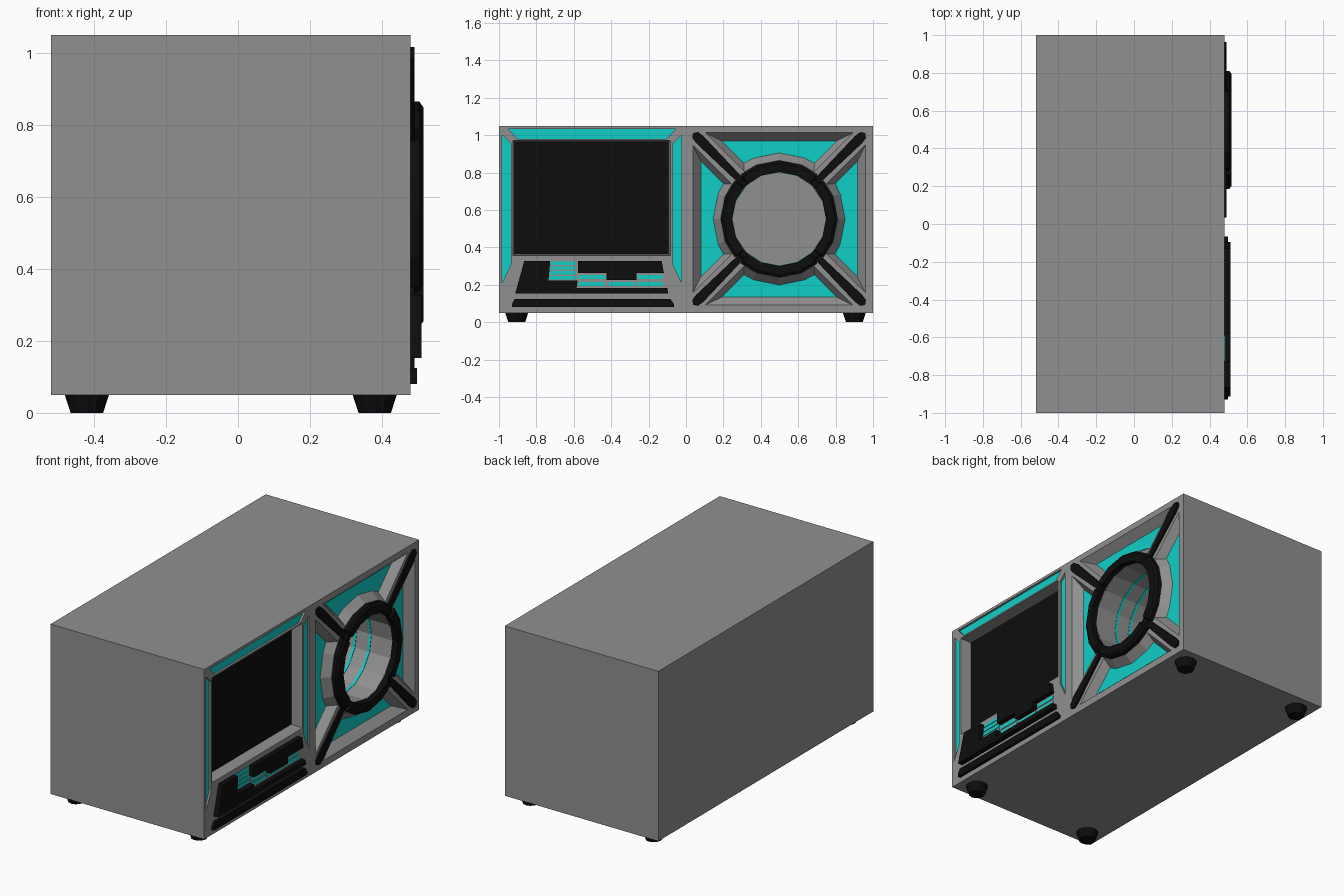
import bpy, bmesh, math

if "Cube" in bpy.data.objects:
    bpy.data.objects.remove(bpy.data.objects["Cube"])

FACE = 0.48                 # x of the detailed face
CY, CZ = 0.498, 0.552       # centre of the round port


def material(name, rgb):
    m = bpy.data.materials.new(name)
    m.diffuse_color = (*rgb, 1)
    m.use_nodes = True
    m.node_tree.nodes["Principled BSDF"].inputs["Base Color"].default_value = m.diffuse_color
    return m


GREY = material("casing_grey", (0.28, 0.28, 0.28))
CYAN = material("accent_cyan", (0.005, 0.62, 0.57))
BLACK = material("trim_black", (0.004, 0.004, 0.004))


def finish(name, bm, mat):
    bmesh.ops.recalc_face_normals(bm, faces=bm.faces)
    me = bpy.data.meshes.new(name)
    bm.to_mesh(me)
    bm.free()
    me.materials.append(mat)
    ob = bpy.data.objects.new(name, me)
    bpy.context.collection.objects.link(ob)
    return ob


def loft(name, sections, mat):
    """Solid through (x, [(y, z), ...]) sections, capped at both ends."""
    bm = bmesh.new()
    rings = [[bm.verts.new((x, y, z)) for y, z in pts] for x, pts in sections]
    n = len(rings[0])
    for a, b in zip(rings, rings[1:]):
        for i in range(n):
            j = (i + 1) % n
            bm.faces.new((a[i], a[j], b[j], b[i]))
    bm.faces.new(rings[0])
    bm.faces.new(rings[-1])
    return finish(name, bm, mat)


def plate(name, pts, x0, x1, mat):
    return loft(name, [(x0, pts), (x1, pts)], mat)


def lathe(name, profiles, angles, mat):
    """Closed ring about the port axis; one (radius, x) profile per angle."""
    bm = bmesh.new()
    loops = [[bm.verts.new((x, CY + r * math.cos(a), CZ + r * math.sin(a))) for r, x in p]
             for p, a in zip(profiles, angles)]
    n = len(loops[0])
    for k, a in enumerate(loops):
        b = loops[(k + 1) % len(loops)]
        for i in range(n):
            j = (i + 1) % n
            bm.faces.new((a[i], a[j], b[j], b[i]))
    return finish(name, bm, mat)


def rect(y0, y1, z0, z1):
    return [(y0, z0), (y1, z0), (y1, z1), (y0, z1)]


def circle(r, n=16):
    return [(CY + r * math.cos(2 * math.pi * i / n), CZ + r * math.sin(2 * math.pi * i / n))
            for i in range(n)]


def spin(pts, a):
    c, s = math.cos(a), math.sin(a)
    return [(CY + u * c - v * s, CZ + u * s + v * c) for u, v in pts]


# Casing
bm = bmesh.new()
bmesh.ops.create_cube(bm, size=1)
for v in bm.verts:
    v.co = (v.co.x - 0.02, v.co.y * 2, v.co.z + 0.55)
casing = finish("casing", bm, GREY)


def carve(top, floor, depth):
    """Cut a recess that slopes from the top outline to the floor outline."""
    cutter = loft("cutter", [(FACE + 0.05, top), (FACE, top), (FACE - depth, floor)], GREY)
    cutter.hide_render = True
    mod = casing.modifiers.new("recess", 'BOOLEAN')
    mod.operation, mod.solver, mod.object = 'DIFFERENCE', 'EXACT', cutter
    bpy.context.view_layer.objects.active = casing
    bpy.ops.object.modifier_apply(modifier=mod.name)
    bpy.data.objects.remove(cutter)


def recess(name, top, floor, depth, mat):
    carve(top, floor, depth)
    plate(name, floor, FACE - depth - 0.003, FACE - depth + 0.003, mat)


# Screen and the accent strips around it
recess("screen", rect(-0.926, -0.084, 0.356, 0.972), rect(-0.917, -0.093, 0.364, 0.964), 0.07, BLACK)
top_strip = [(-0.95, 1.034), (-0.055, 1.034), (-0.104, 0.98), (-0.901, 0.98)]
side_strip = [(-0.983, 1.0), (-0.936, 0.955), (-0.936, 0.31), (-0.983, 0.21)]
recess("top_strip", top_strip, top_strip, 0.015, CYAN)
recess("left_strip", side_strip, side_strip, 0.015, CYAN)
mirrored = [(-1.006 - y, z) for y, z in side_strip]
recess("right_strip", mirrored, mirrored, 0.015, CYAN)


def sector(h, gap, r):
    """Trapezoid with an arc bitten out of its inner side, pointing along +u."""
    t = math.pi / 4 - math.asin(gap / math.sqrt(2) / r)
    arc = [(r * math.cos(a), r * math.sin(a)) for a in (t, math.pi / 8, 0, -math.pi / 8, -t)]
    return [(h, -(h - gap)), (h, h - gap)] + arc


# Four sloped recesses around the port
for k in range(4):
    a = k * math.pi / 2
    recess("port_panel", spin(sector(0.461, 0.066, 0.314), a),
           spin(sector(0.418, 0.11, 0.353), a), 0.05, CYAN)

# Deep round port with glowing bands
carve(circle(0.252), circle(0.252), 0.4)
sixteenth = [i * math.pi / 8 for i in range(16)]
for x in (0.33, 0.235):
    band = [(0.256, x), (0.256, x + 0.016), (0.2495, x + 0.016), (0.2495, x)]
    lathe("port_band", [band] * 16, sixteenth, CYAN)

# Black rim, notched on the diagonals
angles, profiles = [], []
full = [(0.313, 0.47), (0.313, 0.504), (0.298, 0.515), (0.252, 0.515), (0.252, 0.47)]
notch = [(0.292, 0.47), (0.292, 0.495), (0.285, 0.505), (0.252, 0.505), (0.252, 0.47)]
for q in range(4):
    for deg, p in ((0, full), (22.5, full), (40.5, full), (42, notch),
                   (48, notch), (49.5, full), (67.5, full)):
        angles.append(math.radians(deg + 90 * q))
        profiles.append(p)
lathe("port_rim", profiles, angles, BLACK)

# Diagonal spokes
spoke = [(0.285, -0.018), (0.60, -0.027), (0.635, -0.022), (0.65, 0),
         (0.635, 0.022), (0.60, 0.027), (0.285, 0.018)]
for k in range(4):
    plate("spoke", spin(spoke, math.pi / 4 + k * math.pi / 2), FACE - 0.01, 0.491, BLACK)

# Control panel blocks
plate("control_base", [(-0.865, 0.327), (-0.726, 0.327), (-0.735, 0.222), (-0.58, 0.222),
                       (-0.585, 0.182), (-0.10, 0.182), (-0.095, 0.153), (-0.913, 0.153)],
      FACE - 0.01, 0.51, BLACK)
plate("control_top", [(-0.578, 0.327), (-0.13, 0.327), (-0.118, 0.262), (-0.265, 0.262),
                      (-0.265, 0.225), (-0.425, 0.225), (-0.425, 0.262), (-0.578, 0.262)],
      FACE - 0.01, 0.51, BLACK)
plate("lower_bar", [(-0.915, 0.125), (-0.085, 0.125), (-0.065, 0.098), (-0.065, 0.08),
                    (-0.93, 0.08), (-0.93, 0.098)], FACE - 0.01, 0.497, BLACK)

# Accent keys
keys = [(-0.722 - 0.004 * i, -0.59, 0.307 - 0.026 * i) for i in range(4)]
keys += [(-0.575, -0.43, 0.23), (-0.26, -0.125, 0.23)]
keys += [(y, y + 0.14, 0.194) for y in (-0.575, -0.415, -0.262)]
for y0, y1, z in keys:
    plate("key", rect(y0, y1, z, z + (0.018 if y1 == -0.59 else 0.022)), FACE - 0.003, FACE + 0.004, CYAN)

# Tapered feet
for x in (-0.42, 0.38):
    for y in (-0.905, 0.9):
        bpy.ops.mesh.primitive_cone_add(vertices=12, radius1=0.045, radius2=0.062, depth=0.052,
                                        location=(x, y, 0.026))
        foot = bpy.context.object
        foot.name = "foot"
        foot.data.materials.append(BLACK)
